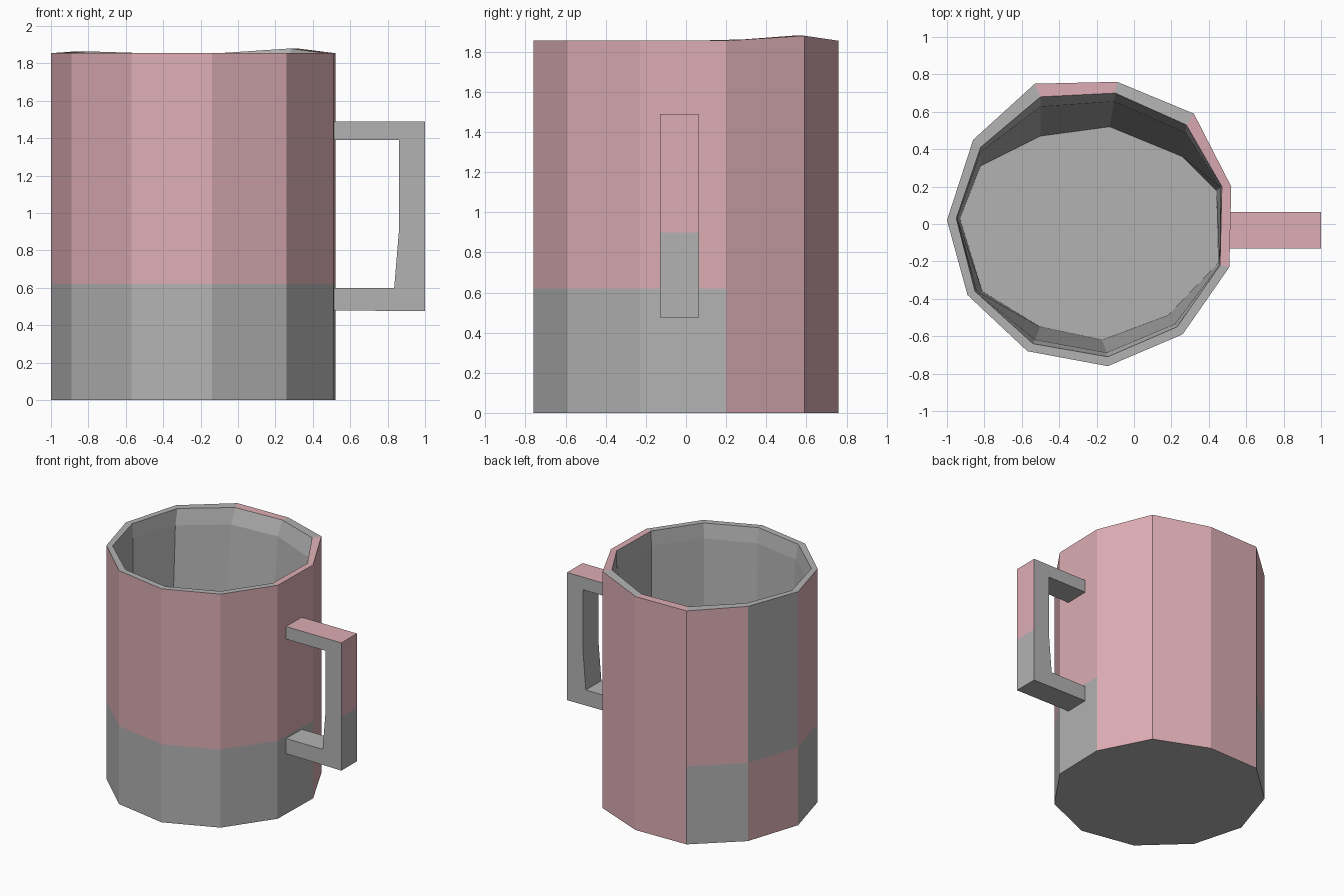
import bpy, bmesh

if "Cube" in bpy.data.objects:
    bpy.data.objects.remove(bpy.data.objects["Cube"])

pink = bpy.data.materials.new("pink_glaze")
pink.diffuse_color = (0.72, 0.42, 0.46, 1)
pink.use_nodes = True
pink.node_tree.nodes["Principled BSDF"].inputs["Base Color"].default_value = pink.diffuse_color
grey = bpy.data.materials.new("grey_glaze")
grey.diffuse_color = (0.45, 0.45, 0.45, 1)
grey.use_nodes = True
grey.node_tree.nodes["Principled BSDF"].inputs["Base Color"].default_value = grey.diffuse_color


def finish(name, bm):
    bmesh.ops.recalc_face_normals(bm, faces=bm.faces)
    me = bpy.data.meshes.new(name)
    bm.to_mesh(me)
    bm.free()
    me.materials.append(grey)
    me.materials.append(pink)
    ob = bpy.data.objects.new(name, me)
    bpy.context.collection.objects.link(ob)


def mix(a, b, t):
    return [(p[0] + (q[0] - p[0]) * t, p[1] + (q[1] - p[1]) * t) for p, q in zip(a, b)]


# Eleven-sided outline, rim opening and uneven inner floor, seen from above
outer = [(-1, .02), (-.89, -.38), (-.57, -.68), (-.14, -.76), (.26, -.59), (.51, -.23),
         (.52, .20), (.32, .59), (-.09, .76), (-.53, .75), (-.86, .45)]
inner = [(-.95, .03), (-.85, -.36), (-.54, -.64), (-.14, -.71), (.23, -.55), (.46, -.22),
         (.47, .20), (.28, .53), (-.10, .70), (-.50, .68), (-.82, .41)]
floor = [(-.93, .03), (-.81, -.36), (-.50, -.55), (-.17, -.62), (.18, -.49), (.45, -.21),
         (.44, .18), (.26, .36), (-.13, .52), (-.50, .47), (-.82, .31)]
n = len(outer)

# Cup body: stacked rings, outside up then inside down
bm = bmesh.new()
rings = []
for pts, z in [(outer, 0), (outer, .62), (outer, 1.855), (inner, 1.855),
               (mix(inner, floor, .25), 1.74), (floor, .12)]:
    rings.append([bm.verts.new((x, y, z)) for x, y in pts])
for k in (2, 3):                       # slightly raised spots on the back rim
    rings[k][7].co.z = 1.88
    rings[k][10].co.z = 1.865
bm.faces.new(rings[0])
bm.faces.new(rings[-1])
for k in range(len(rings) - 1):
    for i in range(n):
        j = (i + 1) % n
        f = bm.faces.new((rings[k][i], rings[k][j], rings[k + 1][j], rings[k + 1][i]))
        lower_pink = k == 0 and i in (6, 7, 8, 10)
        upper_pink = k == 1 and i != 10
        rim_pink = k == 2 and i in (5, 6, 8)
        f.material_index = int(lower_pink or upper_pink or rim_pink)
finish("cup_body", bm)

# Squared handle: C-shaped profile pulled across y
bm = bmesh.new()
profile = [(.505, .48), (1, .475), (1, .9), (1, 1.49), (.505, 1.49),
           (.505, 1.39), (.86, 1.39), (.86, .9), (.835, .6), (.505, .6)]
face = bm.faces.new([bm.verts.new((x, -.13, z)) for x, z in profile])
ext = bmesh.ops.extrude_face_region(bm, geom=[face])
bmesh.ops.translate(bm, vec=(0, .195, 0),
                    verts=[v for v in ext["geom"] if isinstance(v, bmesh.types.BMVert)])
for f in bm.faces:
    c = f.calc_center_median()
    if len(f.verts) == 4 and (c.z > 1.48 or (c.x > .99 and c.z > .9)):
        f.material_index = 1
finish("handle", bm)
